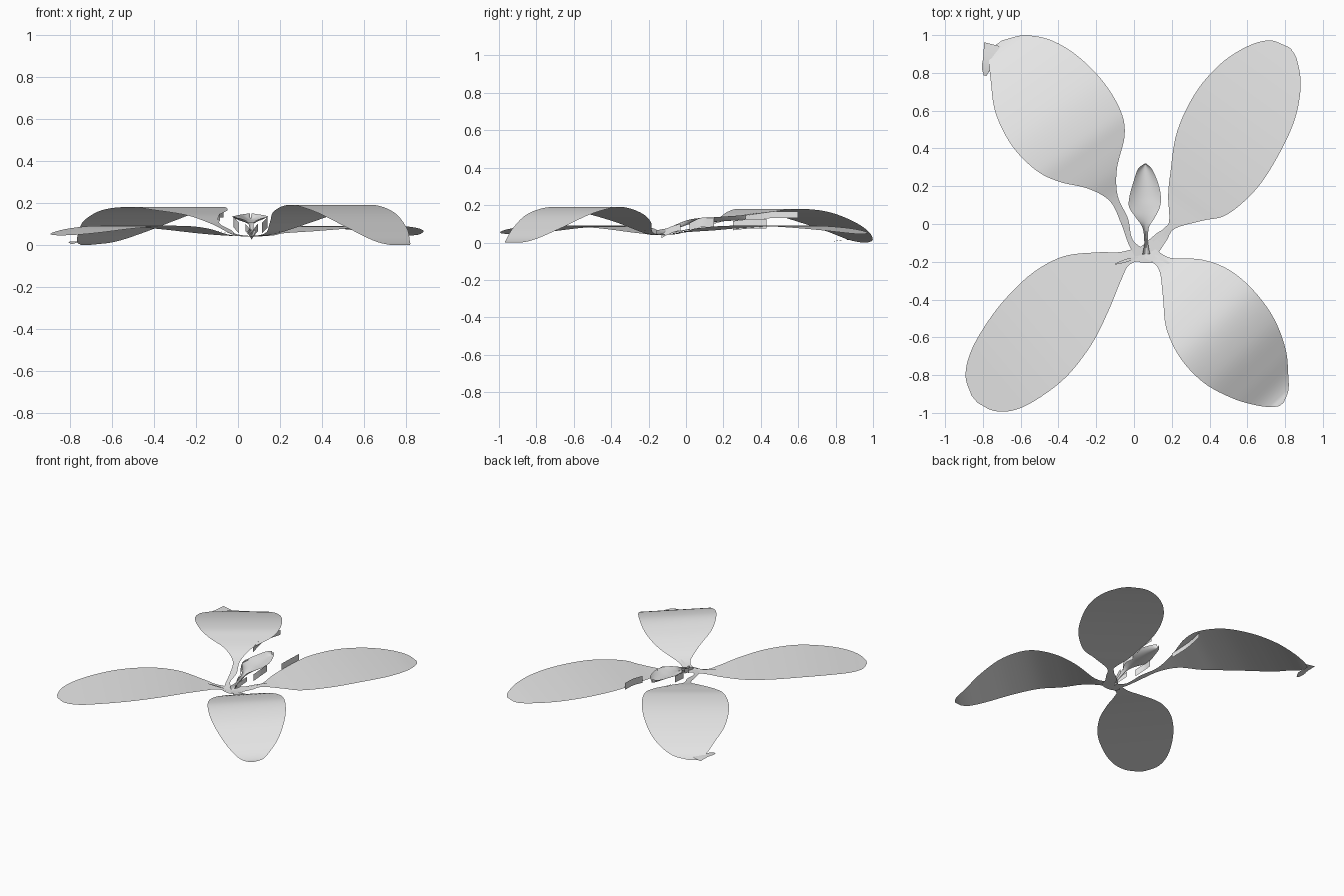
import bpy
import bmesh
import math
from mathutils import Vector

cube = bpy.data.objects.get("Cube")
if cube:
    bpy.data.objects.remove(cube, do_unlink=True)

grey = bpy.data.materials.new("pale_grey")
grey.use_nodes = True
colour = (0.8, 0.8, 0.8, 1)
grey.diffuse_color = colour
grey.node_tree.nodes["Principled BSDF"].inputs["Base Color"].default_value = colour

CROWN = Vector((0.065, -0.16))


def finish(name, bm):
    mesh = bpy.data.meshes.new(name)
    bm.to_mesh(mesh)
    bm.free()
    mesh.materials.append(grey)
    obj = bpy.data.objects.new(name, mesh)
    bpy.context.collection.objects.link(obj)
    for poly in mesh.polygons:
        poly.use_smooth = True
    return obj


def smooth_rows(rows, steps):
    """Catmull-Rom interpolation through the stations of a leaf."""
    pts = [Vector(r) for r in rows]
    pts = [pts[0] * 2 - pts[1]] + pts + [pts[-1] * 2 - pts[-2]]
    out = []
    for a, b, c, d in zip(pts, pts[1:], pts[2:], pts[3:]):
        for i in range(steps):
            t = i / steps
            out.append(b + (c - a) * (t / 2) + (a * 2 - b * 5 + c * 4 - d) * (t * t / 2)
                       + (b * 3 - a - c * 3 + d) * (t ** 3 / 2))
    return out + [pts[-2]]


def sheet(name, grid):
    """Surface through a grid of points, ordered left to right along each row."""
    bm = bmesh.new()
    rows = [[bm.verts.new(p) for p in row] for row in grid]
    for low, high in zip(rows, rows[1:]):
        for i in range(len(low) - 1):
            bm.faces.new((low[i], low[i + 1], high[i + 1], high[i]))
    return finish(name, bm)


def leaf(name, tip, rows, cup=0.0, origin=CROWN, steps=6, columns=12):
    """Rows hold distance along the axis, left edge, right edge and height."""
    axis = (Vector(tip) - origin).normalized()
    side = Vector((-axis.y, axis.x))
    grid = []
    for s, left, right, z in smooth_rows(rows, steps):
        line = []
        for i in range(columns + 1):
            t = i / columns
            p = origin + axis * s + side * (left + (right - left) * t)
            line.append((p.x, p.y, max(0, z + cup * (2 * t - 1) ** 2)))
        grid.append(line)
    return sheet(name, grid)


def wall(name, path, height):
    """Upright strip hanging below a path."""
    top = smooth_rows(path, 4)
    sheet(name, [[p - Vector((0, 0, height)), p] for p in top])


# Two nearly flat leaves
leaf("back_left_leaf", (0.84, 0.92), [
    (0, .05, -.05, .04), (.12, .02, -.045, .045), (.2, -.002, -.045, .055),
    (.32, .087, -.14, .065), (.42, .145, -.225, .075), (.62, .245, -.272, .088),
    (.84, .286, -.262, .09), (1.04, .27, -.222, .08), (1.2, .21, -.145, .065),
    (1.3, .13, -.05, .05), (1.33, .03, .01, .045)])
leaf("front_right_leaf", (-0.85, -0.94), [
    (0, .03, -.05, .04), (.1, -.015, -.1, .045), (.19, .018, -.175, .055),
    (.34, .095, -.275, .075), (.52, .172, -.315, .088), (.73, .218, -.303, .09),
    (.92, .212, -.258, .078), (1.06, .178, -.2, .062), (1.15, .11, -.125, .05),
    (1.19, .02, -.03, .045)])

# Two arched leaves whose tips droop to the ground
leaf("front_left_leaf", (0.8, -0.95), [
    (0, .05, -.02, .04), (.1, .08, -.005, .055), (.22, .195, -.085, .11),
    (.36, .265, -.19, .16), (.53, .285, -.243, .19), (.71, .263, -.24, .155),
    (.87, .198, -.185, .08), (.98, .115, -.12, .02), (1.04, .06, -.07, 0),
    (1.07, 0, -.03, 0)])
leaf("back_right_leaf", (-0.72, 0.95), [
    (0, .06, -.02, .04), (.1, .045, .015, .05), (.21, .015, -.03, .07),
    (.34, -.005, -.055, .1), (.46, .05, -.135, .14), (.58, .155, -.27, .165),
    (.7, .22, -.328, .18), (.88, .249, -.341, .165), (1.07, .22, -.308, .115),
    (1.22, .145, -.24, .06), (1.32, .085, -.14, .015), (1.365, .03, -.03, 0)])

# Curled hook at the tip of the back right leaf
leaf("curled_tip", (-0.785, 0.79), [
    (0, .04, -.05, .012), (.08, .008, -.035, .015), (.13, .015, -.03, .012),
    (.17, .005, -.01, .005)], origin=Vector((-0.745, 0.95)), columns=4)

# Young cupped leaf in the middle
leaf("young_leaf", (0.06, 0.32), [
    (0, .02, -.02, .04), (.06, .01, -.01, .052), (.14, .018, -.015, .085),
    (.19, .05, -.045, .1), (.25, .088, -.075, .107), (.31, .085, -.08, .11),
    (.38, .065, -.065, .115), (.45, .04, -.035, .12), (.48, .004, -.004, .125)], cup=0.025)

# Folded edges and the trough of the young stem
wall("back_right_fold", [(-.085, .3, .145), (-.1, .45, .165), (-.07, .6, .165)], .035)
wall("back_left_fold", [(.185, .25, .115), (.2, .34, .125), (.205, .43, .125)], .05)
for name, sign in (("right", -1), ("left", 1)):
    wall("young_leaf_fold_" + name, [(.06 + sign * .055, .02, .105),
         (.06 + sign * .08, .08, .132), (.06 + sign * .075, .15, .132)], .05)
    wall("stem_trough_" + name, [(.065, -.13, .06), (.065 + sign * .017, -.08, .085),
         (.065 + sign * .03, -.03, .1)], .035)

# Thin slivers beside the leaf stalks
slivers = {"back": ((.1, -.09), (.225, .03)), "left": ((.11, -.165), (.205, -.22)),
           "right": ((.02, -.175), (-.1, -.212))}
for name, (start, end) in slivers.items():
    length = (Vector(end) - Vector(start)).length
    leaf(name + "_sliver", end, [
        (0, .004, -.004, .045), (length * .5, .008, -.008, .056),
        (length, .003, -.003, .066)], origin=Vector(start), columns=3)

# Crown joining the stalks
bm = bmesh.new()
bmesh.ops.create_circle(bm, cap_ends=True, segments=16, radius=1)
for v in bm.verts:
    v.co = Vector((CROWN.x + v.co.x * .075, CROWN.y - .005 + v.co.y * .042, .037))
crown = finish("crown", bm)
